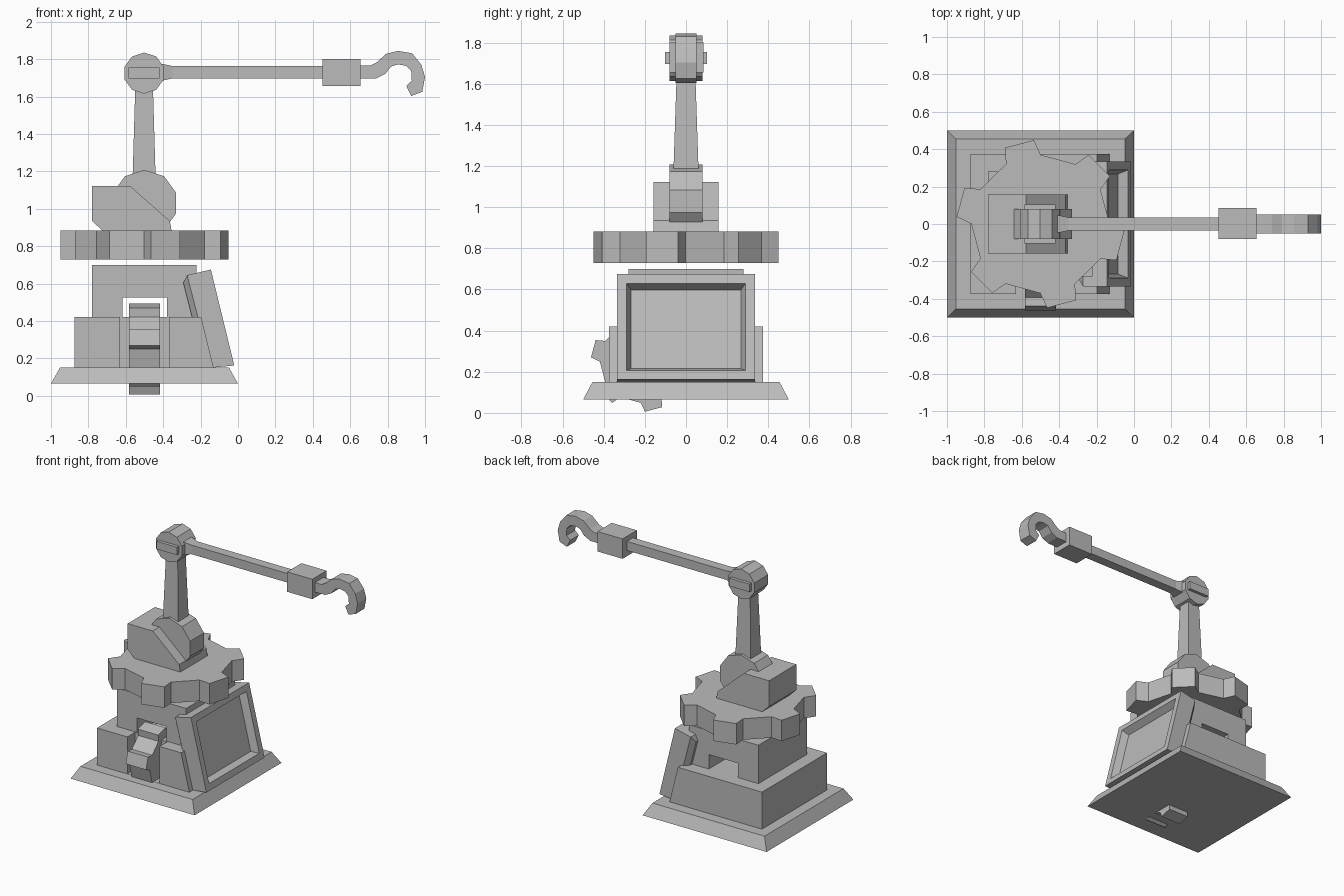
import bpy, bmesh, math
from mathutils import Vector

if "Cube" in bpy.data.objects:
    bpy.data.objects.remove(bpy.data.objects["Cube"])

grey = bpy.data.materials.new("plain_grey")
grey.diffuse_color = (0.5, 0.5, 0.5, 1)
grey.use_nodes = True
grey.node_tree.nodes["Principled BSDF"].inputs["Base Color"].default_value = grey.diffuse_color


def finish(name, bm):
    bmesh.ops.recalc_face_normals(bm, faces=bm.faces)
    me = bpy.data.meshes.new(name)
    bm.to_mesh(me)
    bm.free()
    me.materials.append(grey)
    ob = bpy.data.objects.new(name, me)
    bpy.context.collection.objects.link(ob)
    return ob


def prism_mesh(pts, axis, lo, hi):
    """Extrude a flat outline along an axis; outline is in the other two axes."""
    def place(a, b, t):
        return {"x": (t, a, b), "y": (a, t, b), "z": (a, b, t)}[axis]
    bm = bmesh.new()
    rings = [[bm.verts.new(place(a, b, t)) for a, b in pts] for t in (lo, hi)]
    n = len(pts)
    for r in rings:
        bm.faces.new(r)
    for i in range(n):
        j = (i + 1) % n
        bm.faces.new((rings[0][i], rings[0][j], rings[1][j], rings[1][i]))
    bmesh.ops.recalc_face_normals(bm, faces=bm.faces)
    return bm


def prism(name, pts, axis, lo, hi):
    return finish(name, prism_mesh(pts, axis, lo, hi))


def box(name, x0, x1, y0, y1, z0, z1):
    return prism(name, [(x0, y0), (x1, y0), (x1, y1), (x0, y1)], "z", z0, z1)


def loft(name, sections):
    """Join rectangular sections, each a list of four corners."""
    bm = bmesh.new()
    rings = [[bm.verts.new(c) for c in s] for s in sections]
    bm.faces.new(rings[0])
    bm.faces.new(rings[-1])
    for a, b in zip(rings, rings[1:]):
        for i in range(4):
            j = (i + 1) % 4
            bm.faces.new((a[i], a[j], b[j], b[i]))
    return finish(name, bm)


def rect_z(cx, hx, hy, z):
    return [(cx - hx, -hy, z), (cx + hx, -hy, z), (cx + hx, hy, z), (cx - hx, hy, z)]


def rect_x(x, hy, cz, hz):
    return [(x, -hy, cz - hz), (x, hy, cz - hz), (x, hy, cz + hz), (x, -hy, cz + hz)]


def circle(cx, cz, r, n=10):
    return [(cx + r * math.sin(math.tau * i / n), cz + r * math.cos(math.tau * i / n))
            for i in range(n)]


def gear_outline(ca, cb, tip, root):
    """Six blunt teeth."""
    pts = []
    for k in range(6):
        for off, r in ((-15, root), (-10.3, tip), (10.3, tip), (15, root)):
            a = math.radians(44.8 + 60 * k + off)
            pts.append((ca + r * math.cos(a), cb + r * math.sin(a)))
    return pts


def cut(ob, cutter):
    m = ob.modifiers.new("cut", "BOOLEAN")
    m.operation = "DIFFERENCE"
    m.solver = "EXACT"
    m.object = cutter
    cutter.hide_render = True
    cutter.hide_viewport = True


# Base plinth
loft("plinth", [rect_z(-0.5, 0.5, 0.5, 0.065), rect_z(-0.5, 0.452, 0.455, 0.15)])

# Lower housing with front notch
lower = prism("lower_housing", [(-0.875, 0.15), (-0.13, 0.15), (-0.197, 0.42), (-0.875, 0.42)],
              "y", -0.375, 0.375)
cut(lower, box("notch_cutter", -0.63, -0.37, -0.5, -0.285, 0.151, 0.6))

# Upper housing with a tunnel running front to back
prism("upper_housing", [(-0.78, 0.42), (-0.617, 0.42), (-0.617, 0.525), (-0.38, 0.525),
                        (-0.38, 0.42), (-0.222, 0.42), (-0.222, 0.70), (-0.78, 0.70)],
      "y", -0.28, 0.28)

# Tilted panel: recessed on the outside, stepped on the back
bm = prism_mesh([(-0.272, 0.645), (-0.145, 0.675), (-0.02, 0.162), (-0.145, 0.15)],
                "y", -0.335, 0.335)
bm.faces.ensure_lookup_table()
outer = max(bm.faces, key=lambda f: f.normal.x)
back = min(bm.faces, key=lambda f: f.normal.x)
bmesh.ops.inset_region(bm, faces=[outer], thickness=0.065, depth=0)
bmesh.ops.inset_region(bm, faces=[outer], thickness=0.03, depth=-0.05)
bmesh.ops.inset_region(bm, faces=[back], thickness=0.05, depth=0.03)
finish("side_panel", bm)

# Upright drive gear and flat turntable gear
prism("drive_gear", gear_outline(-0.219, 0.249, 0.244, 0.20), "x", -0.582, -0.418)
prism("turntable_gear", gear_outline(-0.5, 0, 0.45, 0.37), "z", 0.73, 0.883)

# Shoulder bracket and wheel
prism("shoulder_bracket", [(-0.78, 1.123), (-0.578, 1.123), (-0.365, 0.935), (-0.355, 0.883),
                           (-0.725, 0.883), (-0.78, 0.935)], "y", -0.157, 0.157)
prism("shoulder_wheel", circle(-0.5, 1.03, 0.178), "y", -0.08, 0.08)

# Upright arm and elbow
loft("upright_arm", [rect_z(-0.502, 0.062, 0.062, 1.15), rect_z(-0.502, 0.047, 0.045, 1.66)])
prism("elbow_joint", circle(-0.502, 1.725, 0.11), "y", -0.08, 0.08)
box("elbow_pin", -0.585, -0.42, -0.103, 0.103, 1.697, 1.755)

# Long arm, flared where it meets the elbow, and its end block
loft("boom_arm", [rect_x(-0.46, 0.05, 1.73, 0.05), rect_x(-0.40, 0.046, 1.73, 0.044),
                  rect_x(-0.35, 0.035, 1.73, 0.033), rect_x(0.47, 0.035, 1.73, 0.033)])
box("boom_block", 0.452, 0.655, -0.08, 0.085, 1.655, 1.80)

# Hook
prism("hook", [(0.64, 1.765), (0.706, 1.765), (0.738, 1.78), (0.792, 1.828), (0.856, 1.844),
               (0.931, 1.831), (0.98, 1.77), (1.0, 1.705), (0.985, 1.625), (0.926, 1.603),
               (0.9, 1.657), (0.929, 1.684), (0.926, 1.737), (0.9, 1.764), (0.856, 1.772),
               (0.819, 1.761), (0.787, 1.721), (0.738, 1.697), (0.64, 1.695)],
      "y", -0.05, 0.05)
